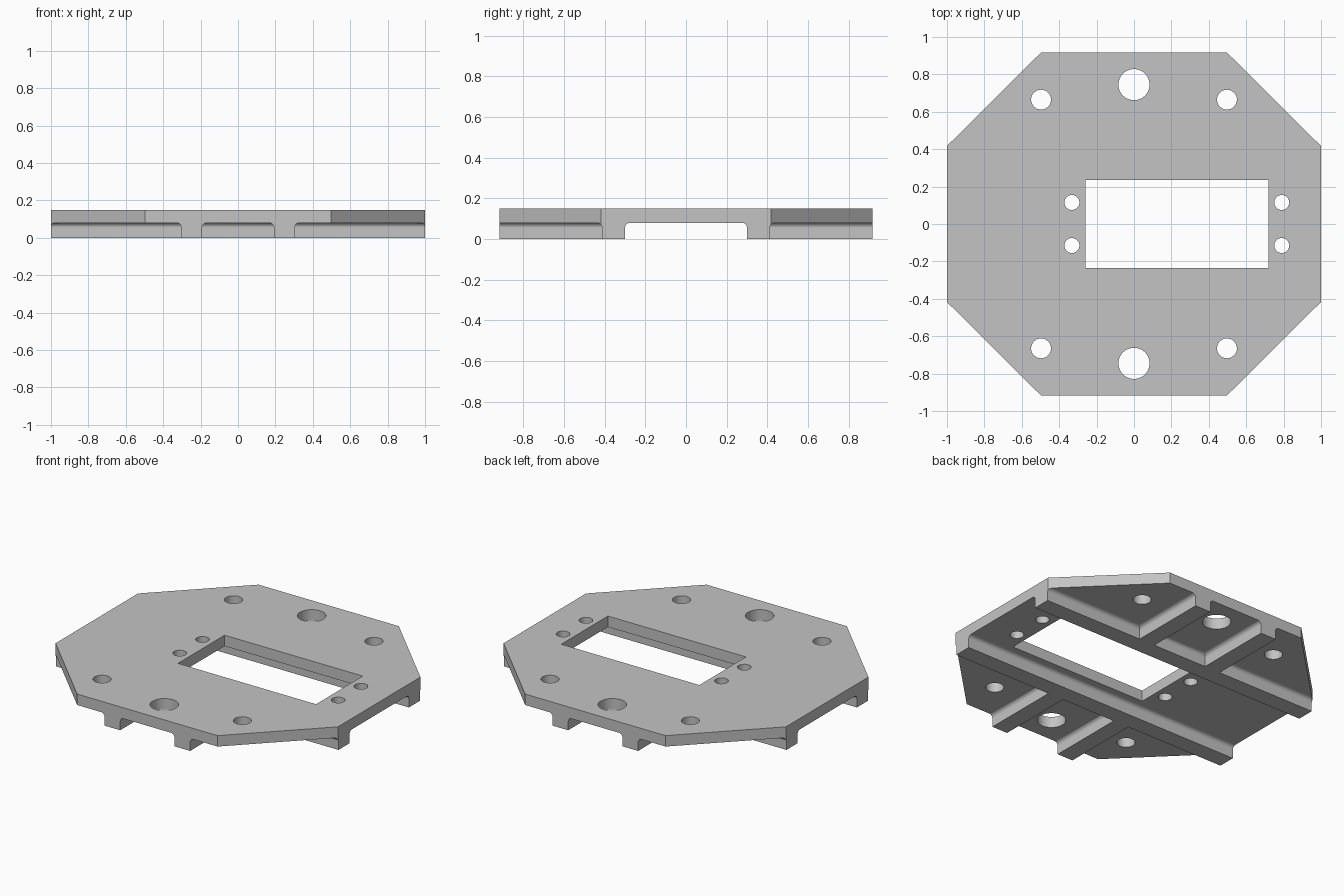
import bpy
import bmesh
import math
from mathutils import Matrix, Vector

if "Cube" in bpy.data.objects:
    bpy.data.objects.remove(bpy.data.objects["Cube"], do_unlink=True)

TOP = 0.15          # full height
POCKET = 0.08       # underside of the thin plate
FILLET = 0.025      # rounding where ribs meet the plate

grey = bpy.data.materials.new("plain_grey")
grey.use_nodes = True
grey.diffuse_color = (0.55, 0.55, 0.55, 1)
grey.node_tree.nodes["Principled BSDF"].inputs["Base Color"].default_value = grey.diffuse_color


def finish(bm, name):
    bmesh.ops.recalc_face_normals(bm, faces=bm.faces)
    mesh = bpy.data.meshes.new(name)
    bm.to_mesh(mesh)
    bm.free()
    mesh.materials.append(grey)
    obj = bpy.data.objects.new(name, mesh)
    bpy.context.collection.objects.link(obj)
    return obj


def add_box(bm, x0, x1, y0, y1, z0, z1, fillet=0):
    size = Vector((x1 - x0, y1 - y0, z1 - z0))
    centre = Vector((x0 + x1, y0 + y1, z0 + z1)) / 2
    verts = bmesh.ops.create_cube(
        bm, size=1, matrix=Matrix.Translation(centre) @ Matrix.Diagonal(size).to_4x4())["verts"]
    if fillet:
        edges = {e for v in verts for e in v.link_edges
                 if all(w.co.z > z1 - 0.001 for w in e.verts)}
        bmesh.ops.bevel(bm, geom=list(edges), offset=fillet, segments=8,
                        profile=0.5, affect='EDGES')


def add_hole(bm, x, y, radius):
    bmesh.ops.create_cone(bm, cap_ends=True, segments=48, radius1=radius, radius2=radius,
                          depth=0.6, matrix=Matrix.Translation((x, y, 0.1)))


# Octagonal block
bm = bmesh.new()
quarter = [(1, 0.417), (0.497, 0.917)]
outline = []
for sx, sy in ((1, 1), (-1, 1), (-1, -1), (1, -1)):
    corner = [(x * sx, y * sy) for x, y in quarter]
    outline += corner if sx * sy > 0 else corner[::-1]
base = bm.faces.new([bm.verts.new((x, y, 0)) for x, y in outline])
extruded = bmesh.ops.extrude_face_region(bm, geom=[base])["geom"]
bmesh.ops.translate(bm, vec=(0, 0, TOP),
                    verts=[g for g in extruded if isinstance(g, bmesh.types.BMVert)])
plate = finish(bm, "mounting_plate")

# Underside pockets, leaving two long ribs and four short ribs
bm = bmesh.new()
add_box(bm, -1.3, 1.3, -0.3, 0.3, -0.2, POCKET, FILLET)
for y0, y1 in ((0.412, 1.3), (-1.3, -0.412)):
    for x0, x1 in ((-1.3, -0.303), (-0.192, 0.192), (0.303, 1.3)):
        add_box(bm, x0, x1, y0, y1, -0.2, POCKET, FILLET)
pockets = finish(bm, "pocket_cutter")

# Rectangular window and round through holes
bm = bmesh.new()
add_box(bm, -0.26, 0.718, -0.236, 0.236, -0.2, 0.4)
for side in (-1, 1):
    add_hole(bm, 0, side * 0.745, 0.083)
    for x in (-0.497, 0.497):
        add_hole(bm, x, side * 0.665, 0.053)
    for x in (-0.332, 0.79):
        add_hole(bm, x, side * 0.115, 0.04)
openings = finish(bm, "opening_cutter")

# Cut everything out of the block
bpy.ops.object.select_all(action='DESELECT')
plate.select_set(True)
bpy.context.view_layer.objects.active = plate
for cutter in (pockets, openings):
    cutter.hide_render = True
    cut = plate.modifiers.new(cutter.name, 'BOOLEAN')
    cut.operation = 'DIFFERENCE'
    cut.solver = 'EXACT'
    cut.object = cutter
    bpy.ops.object.modifier_apply(modifier=cut.name)
    bpy.data.objects.remove(cutter, do_unlink=True)

# Smooth fillets and holes, crisp flat faces
bpy.ops.object.shade_smooth_by_angle(angle=math.radians(25))
weighted = plate.modifiers.new("flat_face_normals", 'WEIGHTED_NORMAL')
weighted.keep_sharp = True
